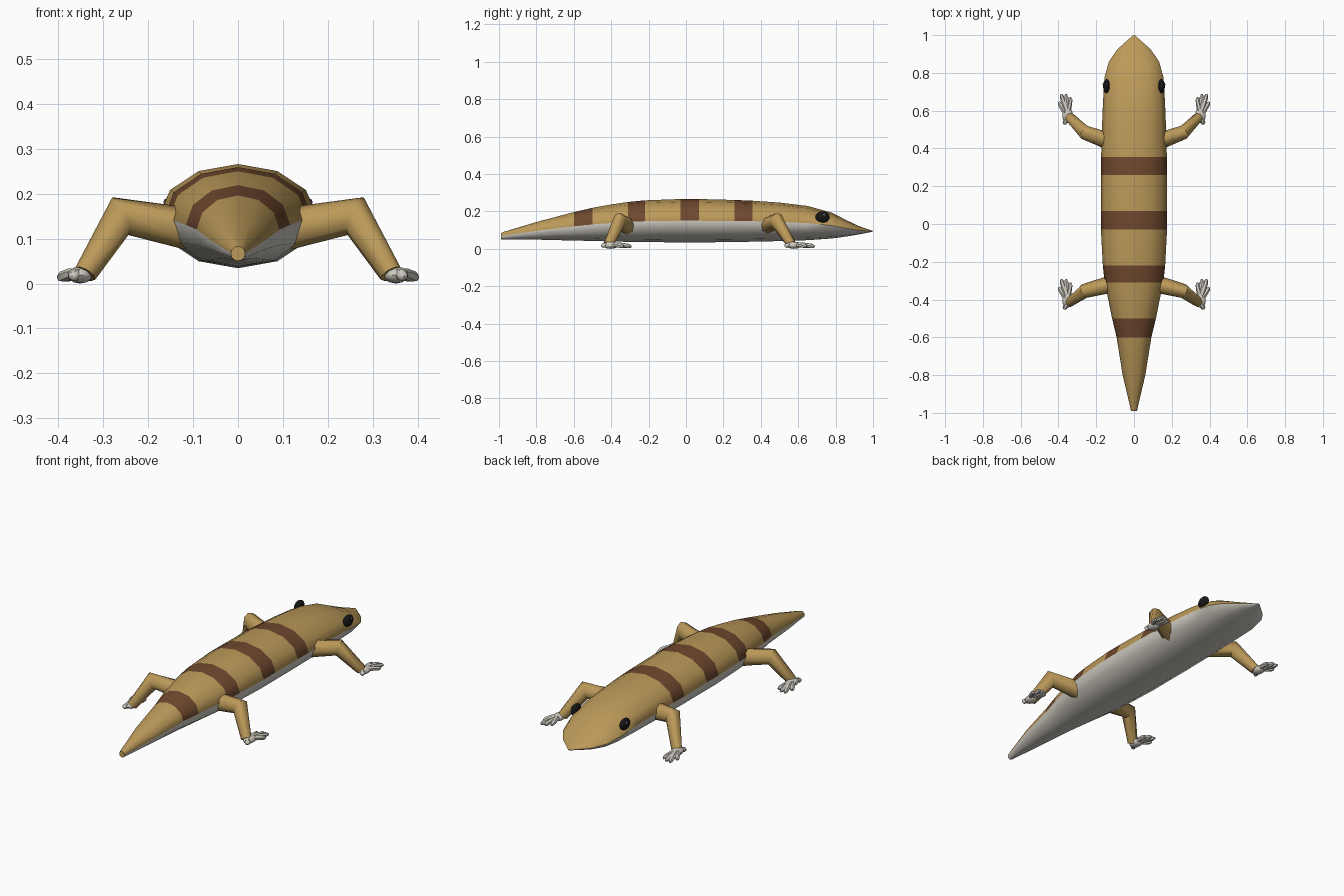
import bpy, bmesh
from math import sin, cos, tau, radians
from mathutils import Vector

if "Cube" in bpy.data.objects:
    bpy.data.objects.remove(bpy.data.objects["Cube"])


def material(name, rgb):
    m = bpy.data.materials.new(name)
    m.diffuse_color = (*rgb, 1)
    m.use_nodes = True
    m.node_tree.nodes["Principled BSDF"].inputs["Base Color"].default_value = m.diffuse_color
    return m


TAN = material("tan", (0.50, 0.32, 0.10))
BROWN = material("brown", (0.16, 0.065, 0.027))
PALE = material("pale", (0.62, 0.59, 0.53))
BLACK = material("black", (0.008, 0.008, 0.008))
GLINT = material("glint", (0.10, 0.10, 0.10))


def finish(bm, name, mats, angle=50):
    bmesh.ops.recalc_face_normals(bm, faces=bm.faces)
    me = bpy.data.meshes.new(name)
    bm.to_mesh(me)
    bm.free()
    ob = bpy.data.objects.new(name, me)
    bpy.context.collection.objects.link(ob)
    for m in mats:
        me.materials.append(m)
    bpy.ops.object.select_all(action='DESELECT')
    ob.select_set(True)
    bpy.context.view_layer.objects.active = ob
    bpy.ops.object.shade_smooth_by_angle(angle=radians(angle))
    return ob


def bridge(bm, a, b):
    n = len(a)
    return [bm.faces.new((a[i], a[(i + 1) % n], b[(i + 1) % n], b[i])) for i in range(n)]


def tube(bm, points, radii, sides):
    """Round tube with mitred bends through the points."""
    pts = [Vector(p) for p in points]
    rings = []
    for i, p in enumerate(pts):
        d0 = (p - pts[max(i - 1, 0)]).normalized()
        d1 = (pts[min(i + 1, len(pts) - 1)] - p).normalized()
        d = (d0 + d1).normalized()
        u = d.cross(Vector((0, 1, 0))).normalized()
        v = d.cross(u)
        k = 1.2 if d0.length and d1.length and d0.dot(d1) < 0.8 else 1
        rings.append([bm.verts.new(p + radii[i] * (u * k * cos(tau * j / sides) + v * sin(tau * j / sides)))
                      for j in range(sides)])
    for a, b in zip(rings, rings[1:]):
        bridge(bm, a, b)
    bm.faces.new(rings[0])
    bm.faces.new(rings[-1])


def ellipsoid(bm, centre, scale, segs=12, rings=8):
    vs = bmesh.ops.create_uvsphere(bm, u_segments=segs, v_segments=rings, radius=1)["verts"]
    bmesh.ops.scale(bm, vec=scale, verts=vs)
    bmesh.ops.translate(bm, vec=centre, verts=vs)


# Body: 12-sided rings as (y, half width, top z, bottom z)
SECTIONS = [
    (-0.99, 0.016, 0.083, 0.050), (-0.97, 0.020, 0.092, 0.049), (-0.80, 0.060, 0.143, 0.049),
    (-0.60, 0.092, 0.196, 0.044), (-0.50, 0.116, 0.219, 0.042), (-0.40, 0.136, 0.237, 0.039),
    (-0.31, 0.155, 0.250, 0.037), (-0.22, 0.165, 0.259, 0.036), (-0.03, 0.175, 0.266, 0.034),
    (0.07, 0.175, 0.266, 0.034), (0.26, 0.175, 0.261, 0.036), (0.355, 0.174, 0.257, 0.038),
    (0.50, 0.170, 0.247, 0.041), (0.65, 0.164, 0.229, 0.046), (0.78, 0.155, 0.193, 0.055),
    (0.86, 0.133, 0.152, 0.066), (0.925, 0.088, 0.121, 0.077), (0.998, 0.006, 0.096, 0.091)]
STRIPES = (-0.60, -0.31, -0.03, 0.26)

bm = bmesh.new()
prev = None
for y, w, top, low in SECTIONS:
    c, h = (top + low) / 2, (top - low) / 2
    ring = [bm.verts.new((w * cos(tau * j / 12), y, c + h * sin(tau * j / 12))) for j in range(12)]
    if prev:
        for j, f in enumerate(bridge(bm, prev, ring)):
            f.material_index = 2 if j >= 6 else (1 if y0 in STRIPES else 0)
    else:
        bm.faces.new(ring)
    prev, y0 = ring, y
bm.faces.new(prev)
finish(bm, "body", (TAN, BROWN, PALE))

# Legs and feet: (name, shoulder, elbow, ankle)
LEGS = [
    ("front", (0.11, 0.43, 0.122), (0.262, 0.485, 0.150), (0.340, 0.565, 0.022)),
    ("hind", (0.11, -0.315, 0.122), (0.262, -0.355, 0.150), (0.340, -0.415, 0.022))]
# Toe tips as offsets from the ankle, inner to outer, last one trailing
TOES = [(-0.005, 0.105), (0.020, 0.122), (0.045, 0.122), (0.058, 0.080), (0.030, -0.035)]

for side, s in (("right", 1), ("left", -1)):
    flip = lambda p: (p[0] * s, p[1], p[2])
    for name, shoulder, elbow, ankle in LEGS:
        bm = bmesh.new()
        tube(bm, [flip(shoulder), flip(elbow), flip(ankle)], (0.047, 0.038, 0.026), 8)
        finish(bm, f"{name}_{side}_leg", (TAN,))

        bm = bmesh.new()
        ax, ay = ankle[0] + 0.012, ankle[1]
        ellipsoid(bm, flip((ax, ay + 0.012, 0.019)), (0.029, 0.042, 0.019), 10, 6)
        for dx, dy in TOES:
            ex, ey = ankle[0] + dx, ay + dy
            path = [(ax + (ex - ax) * t, ay + (ey - ay) * t, z)
                    for t, z in ((0.1, 0.022), (0.5, 0.021), (0.88, 0.015), (1, 0.012))]
            tube(bm, [flip(p) for p in path], (0.012, 0.013, 0.012, 0.006), 6)
        finish(bm, f"{name}_{side}_foot", (PALE,))

    # Eye with a small glint
    bm = bmesh.new()
    ellipsoid(bm, (0.146 * s, 0.73, 0.170), (0.018, 0.038, 0.031))
    finish(bm, f"{side}_eye", (BLACK,), 80)
    bm = bmesh.new()
    ellipsoid(bm, (0.160 * s, 0.738, 0.181), (0.006, 0.009, 0.008), 8, 6)
    finish(bm, f"{side}_eye_glint", (GLINT,), 80)
